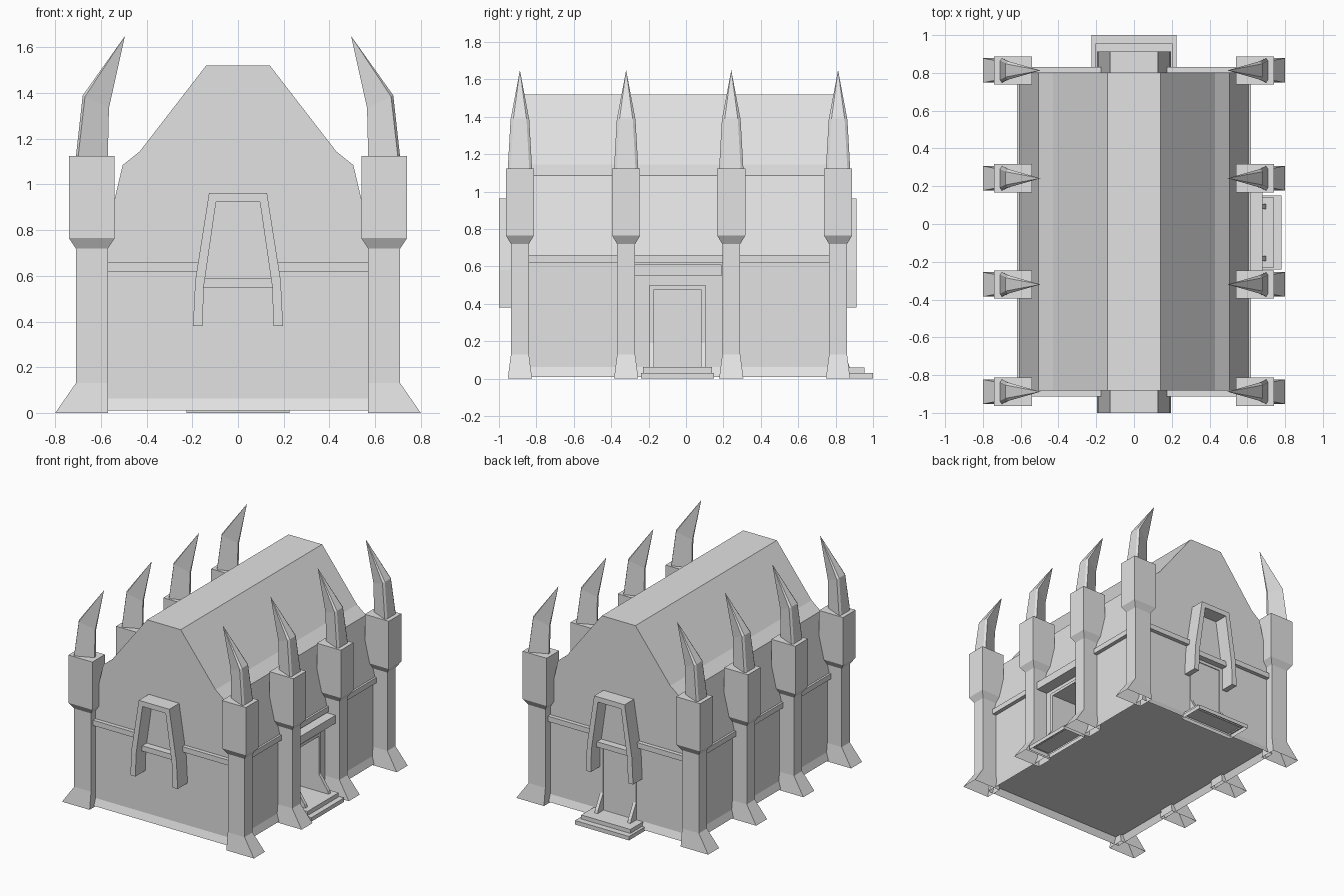
import bpy, bmesh
from mathutils import Vector

if "Cube" in bpy.data.objects:
    bpy.data.objects.remove(bpy.data.objects["Cube"])

stone = bpy.data.materials.new("pale_stone")
stone.diffuse_color = (0.76, 0.76, 0.76, 1)
stone.use_nodes = True
stone.node_tree.nodes["Principled BSDF"].inputs["Base Color"].default_value = stone.diffuse_color


def loft(name, rings, tip=None, base=True):
    """Skin a stack of matching rings, capped, optionally ending in a point."""
    bm = bmesh.new()
    rows = [[bm.verts.new(p) for p in r] for r in rings]
    n = len(rows[0])
    for a, b in zip(rows, rows[1:]):
        for i in range(n):
            j = (i + 1) % n
            bm.faces.new((a[i], a[j], b[j], b[i]))
    bottom = bm.faces.new(rows[0])
    if tip:
        t = bm.verts.new(tip)
        for i in range(n):
            bm.faces.new((rows[-1][i], rows[-1][(i + 1) % n], t))
    else:
        bm.faces.new(rows[-1])
    bmesh.ops.recalc_face_normals(bm, faces=bm.faces)
    if not base:
        bmesh.ops.delete(bm, geom=[bottom], context='FACES_ONLY')
    me = bpy.data.meshes.new(name)
    bm.to_mesh(me)
    bm.free()
    me.materials.append(stone)
    ob = bpy.data.objects.new(name, me)
    bpy.context.collection.objects.link(ob)
    return ob


def rect(x0, x1, y0, y1, z):
    return [(x0, y0, z), (x1, y0, z), (x1, y1, z), (x0, y1, z)]


def box(name, x0, x1, y0, y1, z0, z1):
    return loft(name, [rect(x0, x1, y0, y1, z0), rect(x0, x1, y0, y1, z1)])


def prism_y(name, pts, y0, y1):
    return loft(name, [[(x, y, z) for x, z in pts] for y in (y0, y1)])


Y0, Y1 = -0.882, 0.802     # end walls
WALL = 0.59                # side walls

# Hall: straight walls, leaning eaves, steep roof with a flat ridge
half = [(WALL, 0.06), (WALL, 0.64), (0.605, 0.66), (0.505, 1.085), (0.43, 1.145), (0.14, 1.52)]
hall = prism_y("hall", half + [(-x, z) for x, z in reversed(half)], Y0, Y1)

# Deep recess behind the side entrance
cutter = box("door_recess_cutter", 0.39, 0.65, -0.17, 0.08, 0.062, 0.478)
cutter.hide_render = True
cutter.hide_viewport = True
cut = hall.modifiers.new("door_recess", 'BOOLEAN')
cut.operation = 'DIFFERENCE'
cut.solver = 'EXACT'
cut.object = cutter

# Flared plinth, open underneath
loft("plinth", [rect(-0.61, 0.61, Y0 - 0.02, Y1 + 0.02, 0.01),
                rect(-WALL, WALL, Y0, Y1, 0.062)], base=False)

# Cornice along the sides and either side of the gable frames
for s in (-1, 1):
    x0, x1 = sorted((s * 0.57, s * 0.62))
    box("side_cornice", x0, x1, Y0, Y1, 0.62, 0.66)
    for y0, y1 in ((Y0 - 0.03, Y0 + 0.02), (Y1 - 0.02, Y1 + 0.03)):
        x0, x1 = sorted((s * 0.165, s * 0.60))
        box("end_cornice", x0, x1, y0, y1, 0.62, 0.66)

# Buttresses with flared hollow feet, heavy heads and hooked horns
for s in (-1, 1):
    for yc in (-0.888, -0.32, 0.242, 0.813):
        def level(xi, xo, h, z):
            return rect(s * xi, s * xo, yc - h, yc + h, z)
        loft("buttress", [level(0.57, 0.80, 0.065, 0), level(0.57, 0.71, 0.048, 0.13),
                          level(0.57, 0.71, 0.048, 0.72), level(0.54, 0.74, 0.075, 0.765),
                          level(0.54, 0.74, 0.075, 1.125)], base=False)

        def horn_ring(inner, mid, outer):
            # each entry is (x, half width, z)
            left = [(s * x, yc - h, z) for x, h, z in (inner, mid, outer)]
            right = [(s * x, yc + h, z) for x, h, z in (outer, mid, inner)]
            return left + right
        loft("horn", [horn_ring((0.57, 0.008, 1.12), (0.70, 0.065, 1.12), (0.71, 0.05, 1.12)),
                      horn_ring((0.565, 0.006, 1.335), (0.67, 0.05, 1.385), (0.68, 0.035, 1.39))],
             tip=(s * 0.495, yc, 1.65))

# Tapered gable frames with a cross bar, front and back
outer = [(0.197, 0.38), (0.187, 0.58), (0.127, 0.962)]
inner = [(0.096, 0.923), (0.15, 0.55), (0.155, 0.38)]
frame = outer + [(-x, z) for x, z in reversed(outer)] + \
    [(-x, z) for x, z in reversed(inner)] + inner
for y0, y1, b0, b1 in ((-1.0, Y0 + 0.01, -0.935, Y0 + 0.01), (Y1 - 0.01, 0.912, Y1 - 0.01, 0.855)):
    prism_y("gable_frame", frame, y0, y1)
    box("gable_cross_bar", -0.152, 0.152, b0, b1, 0.55, 0.59)


def doorway(name, place, width, top, jamb, depth, reach):
    """Door frame in local axes: u across, v outward from the wall, z up."""
    def part(label, u0, u1, v0, v1, z0, z1, base=True):
        rings = [[place(u, v, z) for u, v, z in rect(u0, u1, v0, v1, z)] for z in (z0, z1)]
        loft(name + label, rings, base=base)
    for s in (-1, 1):
        u0, u1 = sorted((s * width, s * (width - jamb)))
        part("_jamb", u0, u1, -0.02, depth, 0.05, top)
        # sloping brace at the foot of each jamb
        tri = [(-0.01, 0.055), (reach, 0.055), (reach - 0.01, 0.085), (depth, 0.19), (-0.01, 0.19)]
        loft(name + "_brace", [[place(u, v, z) for v, z in tri] for u in (u0, u1)])
    part("_head", -width, width, -0.02, depth, top - 0.022, top)
    return part


# Side entrance
side = doorway("side_door", lambda u, v, z: (WALL + v, u - 0.045, z), 0.15, 0.50, 0.025, 0.03, 0.112)
side("_lintel", -0.228, 0.235, -0.02, 0.09, 0.55, 0.61)
side("_upper_step", -0.185, 0.185, 0.0, 0.15, 0.025, 0.062, False)
side("_lower_step", -0.195, 0.195, 0.0, 0.19, 0.0, 0.03, False)
side("_threshold", -0.15, 0.15, -0.02, 0.03, 0.05, 0.062)

# Back entrance
back = doorway("back_door", lambda u, v, z: (u, Y1 + v, z), 0.15, 0.55, 0.025, 0.006, 0.075)
back("_upper_step", -0.205, 0.205, 0.0, 0.153, 0.02, 0.06, False)
back("_lower_step", -0.225, 0.225, 0.0, 0.198, 0.0, 0.03, False)
